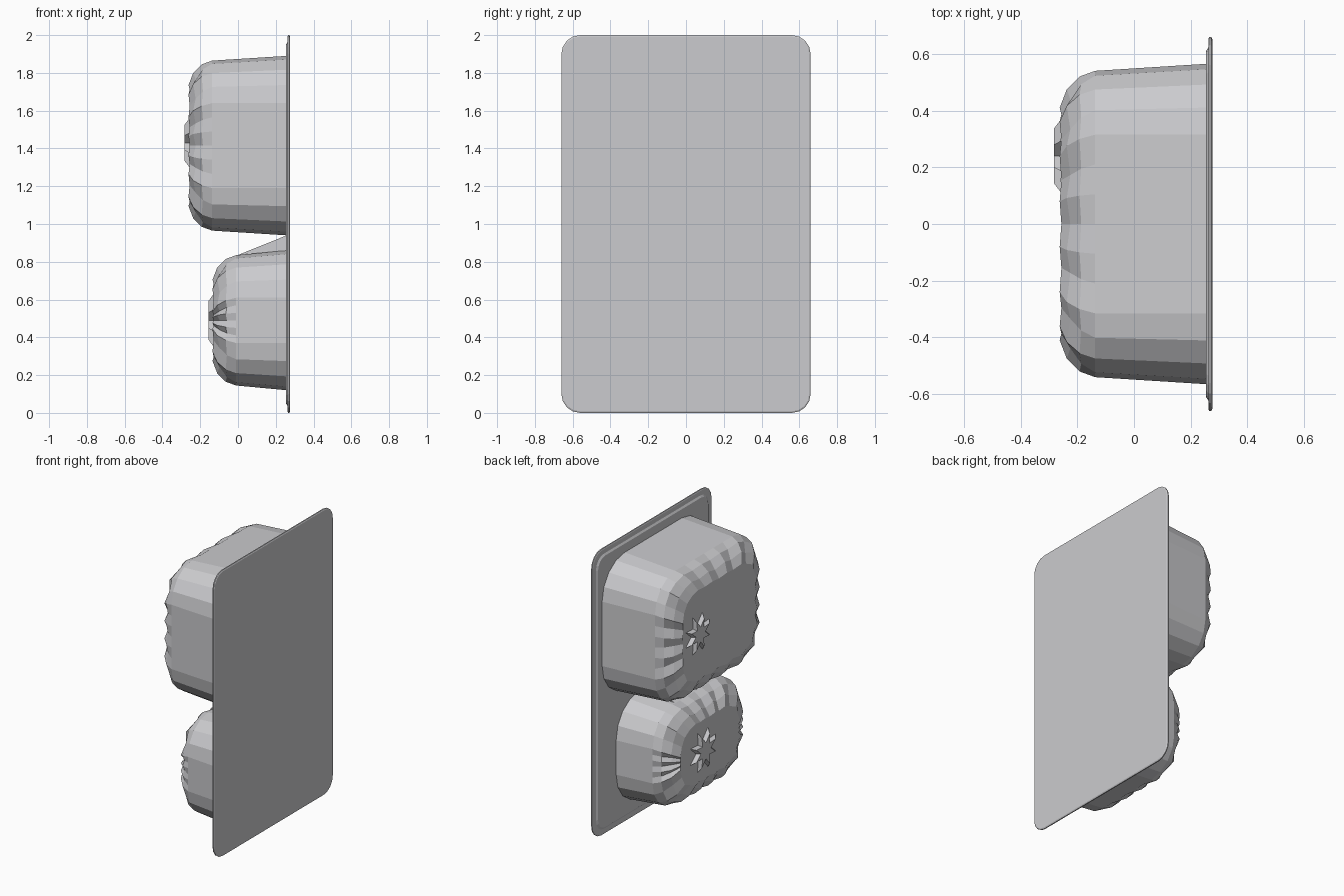
import bpy, bmesh, math

cube = bpy.data.objects.get("Cube")
if cube:
    bpy.data.objects.remove(cube, do_unlink=True)

# One plain grey plastic
grey = bpy.data.materials.new("grey_plastic")
grey.use_nodes = True
COLOUR = (0.6, 0.6, 0.62, 1)
grey.diffuse_color = COLOUR
grey.node_tree.nodes["Principled BSDF"].inputs["Base Color"].default_value = COLOUR


def rounded_ring(x, y0, y1, z0, z1, r, corner=4, straight=6, scallop=0.0):
    """Rounded rectangle in the YZ plane; odd points pulled in by scallop."""
    centres = [(y1 - r, z1 - r), (y0 + r, z1 - r), (y0 + r, z0 + r), (y1 - r, z0 + r)]
    pts = []
    for i, (cy, cz) in enumerate(centres):
        arc = []
        for k in range(corner + 1):
            a = math.pi / 2 * (i + k / corner)
            arc.append((cy + r * math.cos(a), cz + r * math.sin(a)))
        ny, nz = centres[(i + 1) % 4]
        a = math.pi / 2 * (i + 1)
        end = (ny + r * math.cos(a), nz + r * math.sin(a))
        last = arc[-1]
        for k in range(1, straight):
            t = k / straight
            arc.append((last[0] + (end[0] - last[0]) * t, last[1] + (end[1] - last[1]) * t))
        pts += arc
    my, mz = (y0 + y1) / 2, (z0 + z1) / 2
    out = []
    for i, (y, z) in enumerate(pts):
        pull = scallop * (i % 2)
        d = math.hypot(y - my, z - mz)
        s = 1 - pull / d
        out.append((x + pull * 0.5, my + (y - my) * s, mz + (z - mz) * s))
    return out


def loft(name, rings, cap_first=True):
    """Skin a stack of rings and cap the ends."""
    bm = bmesh.new()
    loops = [[bm.verts.new(p) for p in ring] for ring in rings]
    n = len(loops[0])
    for a, b in zip(loops, loops[1:]):
        for i in range(n):
            j = (i + 1) % n
            bm.faces.new((a[i], a[j], b[j], b[i]))
    if cap_first:
        bm.faces.new(loops[0])
    bm.faces.new(loops[-1])
    bmesh.ops.recalc_face_normals(bm, faces=bm.faces)
    mesh = bpy.data.meshes.new(name)
    bm.to_mesh(mesh)
    bm.free()
    mesh.materials.append(grey)
    obj = bpy.data.objects.new(name, mesh)
    bpy.context.collection.objects.link(obj)
    return obj


def inset_ring(x, box, d, r, **kw):
    y0, y1, z0, z1 = box
    return rounded_ring(x, y0 + d, y1 - d, z0 + d, z1 - d, r, **kw)


# Flat lid film with bevelled edge
sheet = (-0.66, 0.66, 0.0, 2.0)
loft("lid_film", [inset_ring(0.276, sheet, 0.008, 0.092),
                  inset_ring(0.272, sheet, 0, 0.1),
                  inset_ring(0.265, sheet, 0, 0.1),
                  inset_ring(0.262, sheet, 0.008, 0.092)])

# Raised flange behind the film
loft("flange", [inset_ring(0.264, sheet, 0.035, 0.09),
                inset_ring(0.254, sheet, 0.05, 0.08)])


def cup(name, box, depth):
    """Tapered tray cup with a fluted lower edge and flat base."""
    loft(name, [inset_ring(0.258, box, 0, 0.25),
                inset_ring(depth + 0.125, box, 0.025, 0.225),
                inset_ring(depth + 0.07, box, 0.045, 0.22, scallop=0.012),
                inset_ring(depth + 0.025, box, 0.09, 0.2, scallop=0.025),
                inset_ring(depth, box, 0.155, 0.17, scallop=0.012)])


cup("large_cup", (-0.565, 0.565, 0.94, 1.89), -0.262)
cup("small_cup", (-0.565, 0.41, 0.12, 0.86), -0.135)

# Sloping web joining the small cup to the flange
loft("web", [[(0.258, -0.32, 0.94), (0.258, 0.17, 0.94), (0.258, 0.17, 0.8), (0.258, -0.32, 0.8)],
             [(0.0, -0.28, 0.836), (0.0, 0.13, 0.836), (0.0, 0.13, 0.8), (0.0, -0.28, 0.8)]])


def rosette(name, x, cy, cz, radius):
    """Low embossed rosette on a cup base."""
    rings = []
    for dx, s in ((0.005, 1.0), (-0.02, 0.75)):
        ring = []
        for i in range(16):
            a = math.tau * i / 16
            r = radius * s * (1 if i % 2 else 0.5)
            ring.append((x + dx, cy + r * math.cos(a), cz + r * math.sin(a)))
        rings.append(ring)
    loft(name, rings)


rosette("large_base_emboss", -0.262, 0.24, 1.43, 0.14)
rosette("small_base_emboss", -0.135, 0.0, 0.49, 0.15)
